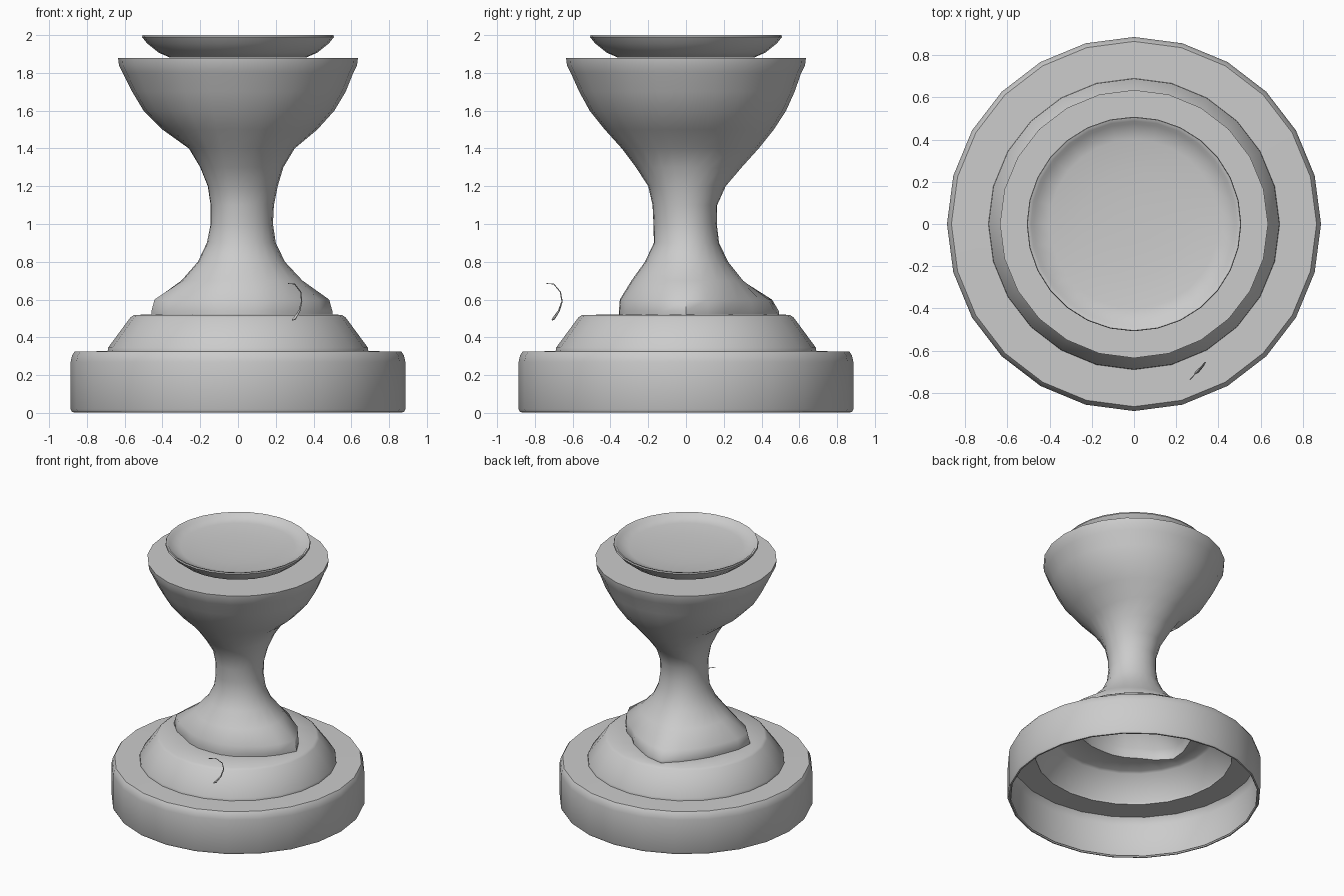
import bpy
import bmesh
import math

if "Cube" in bpy.data.objects:
    bpy.data.objects.remove(bpy.data.objects["Cube"])


def loft(name, rings, cap_start=False, cap_end=False, angle=35):
    """Bridge equal-length rings of points into a smooth-shaded surface."""
    bm = bmesh.new()
    rows = [[bm.verts.new(p) for p in ring] for ring in rings]
    n = len(rows[0])
    for a, b in zip(rows, rows[1:]):
        for i in range(n):
            j = (i + 1) % n
            bm.faces.new((a[i], a[j], b[j], b[i]))
    if cap_start:
        bm.faces.new(rows[0][::-1])
    if cap_end:
        bm.faces.new(rows[-1])
    mesh = bpy.data.meshes.new(name)
    bm.to_mesh(mesh)
    bm.free()
    obj = bpy.data.objects.new(name, mesh)
    bpy.context.collection.objects.link(obj)
    bpy.ops.object.select_all(action='DESELECT')
    obj.select_set(True)
    bpy.context.view_layer.objects.active = obj
    bpy.ops.object.shade_smooth_by_angle(angle=math.radians(angle))
    return obj


def ring(radius_at, z, n=24):
    pts = []
    for i in range(n):
        a = math.tau * i / n
        r = radius_at(a)
        pts.append((r * math.cos(a), r * math.sin(a), z))
    return pts


def circle(r, z, n=24):
    return ring(lambda a: r, z, n)


# Irregular trunk footprint: (degrees, radius)
FOOT = [(0, .50), (15, .45), (45, .385), (75, .42), (105, .51), (120, .46),
        (140, .42), (165, .42), (195, .475), (225, .38), (270, .355),
        (315, .38), (345, .45), (360, .50)]


def foot(a):
    d = math.degrees(a) % 360
    for (a0, r0), (a1, r1) in zip(FOOT, FOOT[1:]):
        if a0 <= d <= a1:
            return r0 + (r1 - r0) * (d - a0) / (a1 - a0)
    return FOOT[0][1]


def quad(r4, w):
    """Radius blended between +x, +y, -x, -y values, then toward the footprint."""
    def f(a):
        q = (a / (math.pi / 2)) % 4
        i = int(q)
        t = math.sin((q - i) * math.pi / 2) ** 2
        r = r4[i] * (1 - t) + r4[(i + 1) % 4] * t
        return r * (1 - w) + foot(a) * w
    return f


# Hollow stepped base, open underneath, with an opening under the trunk
loft("base", [circle(r, z) for r, z in
              [(.862, .012), (.868, .003), (.878, .004), (.886, .02), (.886, .27),
               (.878, .305), (.865, .325), (.69, .327), (.688, .345),
               (.57, .505), (.552, .518)]] + [ring(foot, .522)])

# Gathered trunk flaring into the cup: z, radii (+x, +y, -x, -y), footprint weight
TRUNK = [
    (.522, (.49, .48, .46, .355), 1),
    (.54, (.48, .46, .46, .355), .97),
    (.60, (.43, .35, .41, .335), .75),
    (.70, (.32, .28, .28, .28), .12),
    (.80, (.235, .21, .20, .21), .05),
    (.90, (.20, .175, .165, .17), 0),
    (1.0, (.185, .163, .145, .172), 0),
    (1.1, (.19, .165, .145, .177), 0),
    (1.2, (.21, .21, .16, .20), 0),
    (1.3, (.24, .295, .20, .265), 0),
    (1.4, (.30, .385, .26, .34), 0),
    (1.5, (.42, .465, .40, .43), 0),
    (1.6, (.51, .53, .50, .51), 0),
    (1.7, (.57, .575, .56, .565), 0),
    (1.8, (.61, .61, .61, .61), 0),
    (1.84, (.63, .63, .63, .63), 0),
    (1.88, (.635, .635, .635, .635), 0),
]
loft("trunk_cup", [ring(quad(r4, w), z) for z, r4, w in TRUNK]
     + [circle(.37, 1.88)], cap_end=True, angle=50)

# Shallow dish resting on the cup
loft("dish", [circle(r, z, 28) for r, z in
              [(.36, 1.881), (.42, 1.907), (.48, 1.955), (.508, 1.99), (.505, 2.0),
               (.488, 1.995), (.475, 1.977), (.40, 1.963), (.25, 1.95),
               (.10, 1.945)]], cap_start=True, cap_end=True, angle=50)

# Thin loose thread beside the trunk: x, y, z, thickness
THREAD = [(.265, -.737, .685, .4), (.30, -.70, .682, .5), (.332, -.665, .64, .6),
          (.337, -.656, .59, .7), (.325, -.673, .54, 1), (.30, -.70, .50, 1.5),
          (.288, -.708, .492, .8)]
curve = bpy.data.curves.new("thread", 'CURVE')
curve.dimensions = '3D'
curve.bevel_depth = .005
curve.bevel_resolution = 1
curve.use_fill_caps = True
spline = curve.splines.new('POLY')
spline.points.add(len(THREAD) - 1)
for p, (x, y, z, w) in zip(spline.points, THREAD):
    p.co = (x, y, z, 1)
    p.radius = w
bpy.context.collection.objects.link(bpy.data.objects.new("thread", curve))
